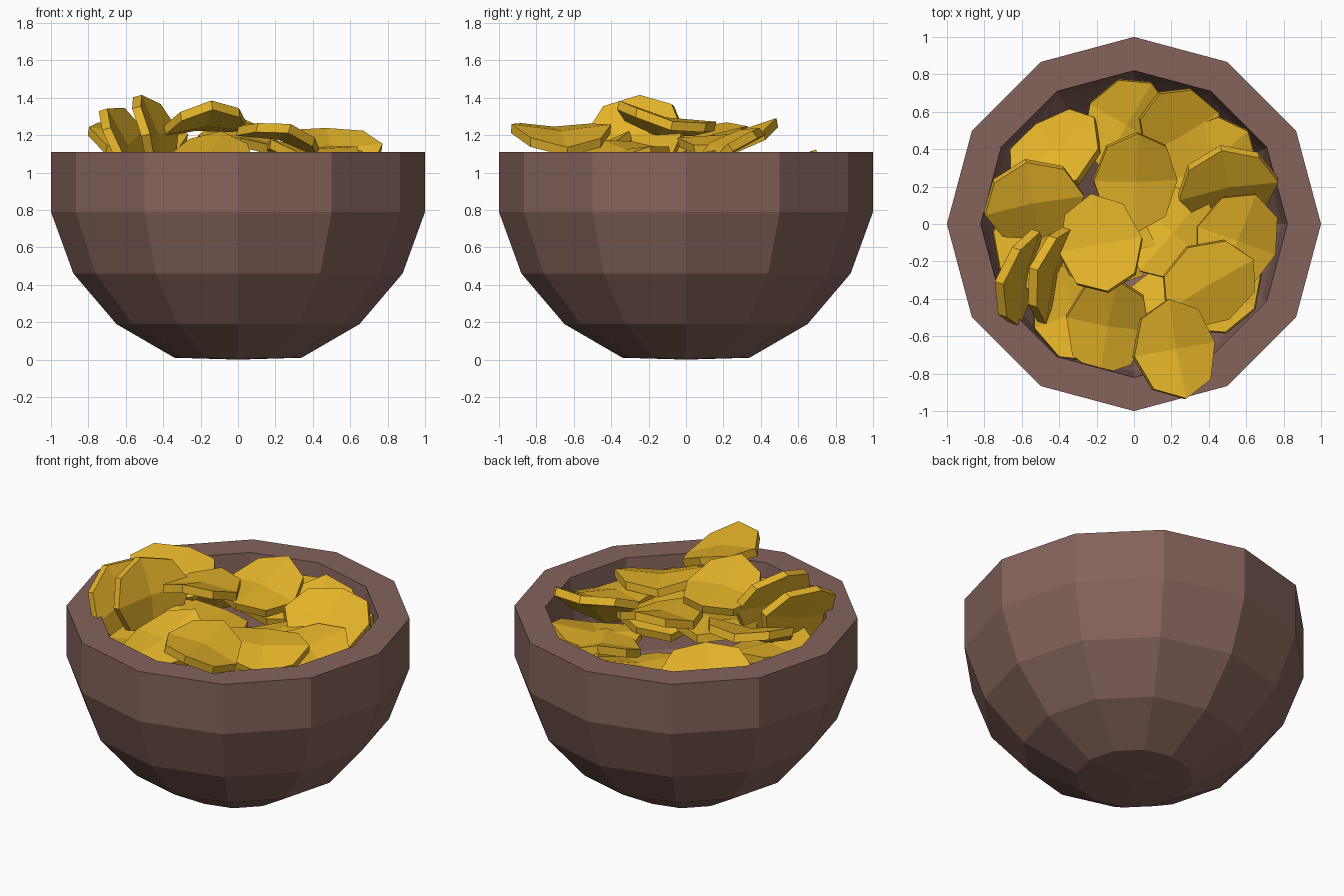
import bpy, bmesh, math
from mathutils import Vector, Matrix

if "Cube" in bpy.data.objects:
    bpy.data.objects.remove(bpy.data.objects["Cube"])


def material(name, rgb):
    m = bpy.data.materials.new(name)
    m.diffuse_color = (*rgb, 1)
    m.use_nodes = True
    m.node_tree.nodes["Principled BSDF"].inputs["Base Color"].default_value = m.diffuse_color
    return m


BROWN = material("bowl brown", (0.235, 0.125, 0.105))
GOLD = material("chip gold", (0.77, 0.45, 0.022))


def finish(bm, name, mat):
    bmesh.ops.recalc_face_normals(bm, faces=bm.faces)
    me = bpy.data.meshes.new(name)
    bm.to_mesh(me)
    bm.free()
    me.materials.append(mat)
    ob = bpy.data.objects.new(name, me)
    bpy.context.collection.objects.link(ob)
    return ob


# Bowl: twelve-sided lathe, outer wall up and inner wall down
profile = [(0.34, 0.01), (0.65, 0.19), (0.88, 0.46), (1.0, 0.79), (1.0, 1.11),
           (0.82, 1.11), (0.79, 0.83), (0.70, 0.56), (0.52, 0.33), (0.26, 0.2)]
SIDES = 12
bm = bmesh.new()
rings = []
for r, z in profile:
    rings.append([bm.verts.new((r * math.cos(i * math.tau / SIDES),
                                r * math.sin(i * math.tau / SIDES), z))
                  for i in range(SIDES)])
for a, b in zip(rings, rings[1:]):
    for i in range(SIDES):
        j = (i + 1) % SIDES
        bm.faces.new((a[i], a[j], b[j], b[i]))
bm.faces.new(rings[-1])
foot = bm.verts.new((0, 0, 0))
for i in range(SIDES):
    bm.faces.new((rings[0][(i + 1) % SIDES], rings[0][i], foot))
finish(bm, "bowl", BROWN)


# Chip: saddle-bent octagon of four quads per side, with thickness
def chip(name, centre, normal, spin):
    bm = bmesh.new()
    layers = []
    for h in (-0.025, 0.025):
        ring = []
        for i in range(8):
            t = i * math.tau / 8
            ring.append(bm.verts.new((0.27 * math.cos(t), 0.225 * math.sin(t),
                                      h + 0.035 * math.cos(2 * t))))
        layers.append((ring, bm.verts.new((0, 0, h))))
    for ring, mid in layers:
        for i in range(0, 8, 2):
            bm.faces.new((ring[i], ring[i + 1], ring[(i + 2) % 8], mid))
    lo, hi = layers[0][0], layers[1][0]
    for i in range(8):
        j = (i + 1) % 8
        bm.faces.new((lo[i], lo[j], hi[j], hi[i]))
    ob = finish(bm, name, GOLD)
    n = Vector(normal).normalized()
    tilt = Vector((0, 0, 1)).rotation_difference(n).to_matrix().to_4x4()
    ob.matrix_world = (Matrix.Translation(centre) @ tilt
                       @ Matrix.Rotation(math.radians(spin), 4, 'Z'))


# Heap of chips: centre, facing direction, spin of the long axis
chips = [
    ((-0.18, -0.11, 1.27), (-0.1, 0.2, 1), 100),
    ((0.01, 0.23, 1.18), (0.12, -0.2, 1), 90),
    ((-0.54, 0.12, 1.17), (0.15, -0.4, 1), 10),
    ((0.40, -0.32, 1.10), (0.15, -0.12, 1), 30),
    ((0.22, -0.67, 1.20), (0.25, 0.05, 1), 100),
    ((0.55, -0.09, 1.05), (0.15, -0.1, 1), 70),
    ((0.50, 0.21, 1.11), (0.15, -0.75, 1), 10),
    ((0.26, 0.48, 1.00), (0.15, -0.2, 1), 120),
    ((-0.04, 0.53, 0.97), (0.0, -0.15, 1), 60),
    ((-0.42, 0.39, 0.97), (-0.35, 0.6, 1), 35),
    ((-0.61, -0.28, 1.14), (0.93, -0.28, 0.3), 90),
    ((-0.45, -0.26, 1.20), (0.93, -0.28, 0.25), 75),
    ((-0.14, -0.54, 1.09), (0.03, -0.3, 1), 80),
    ((0.21, -0.05, 1.03), (-0.1, 0.1, 1), 50),
    ((-0.32, -0.48, 1.00), (0.1, 0.1, 1), 110),
    ((-0.53, -0.08, 1.00), (0.15, 0.0, 1), 80),
    ((0.22, -0.42, 0.97), (-0.1, 0.1, 1), 20),
    ((0.45, -0.34, 0.98), (-0.1, 0.15, 1), 60),
    ((0.41, 0.33, 0.97), (-0.1, -0.1, 1), 40),
    ((-0.15, -0.12, 1.03), (0.1, -0.1, 1), 0),
]
for k, (c, n, s) in enumerate(chips):
    chip(f"chip_{k + 1:02d}", c, n, s)
